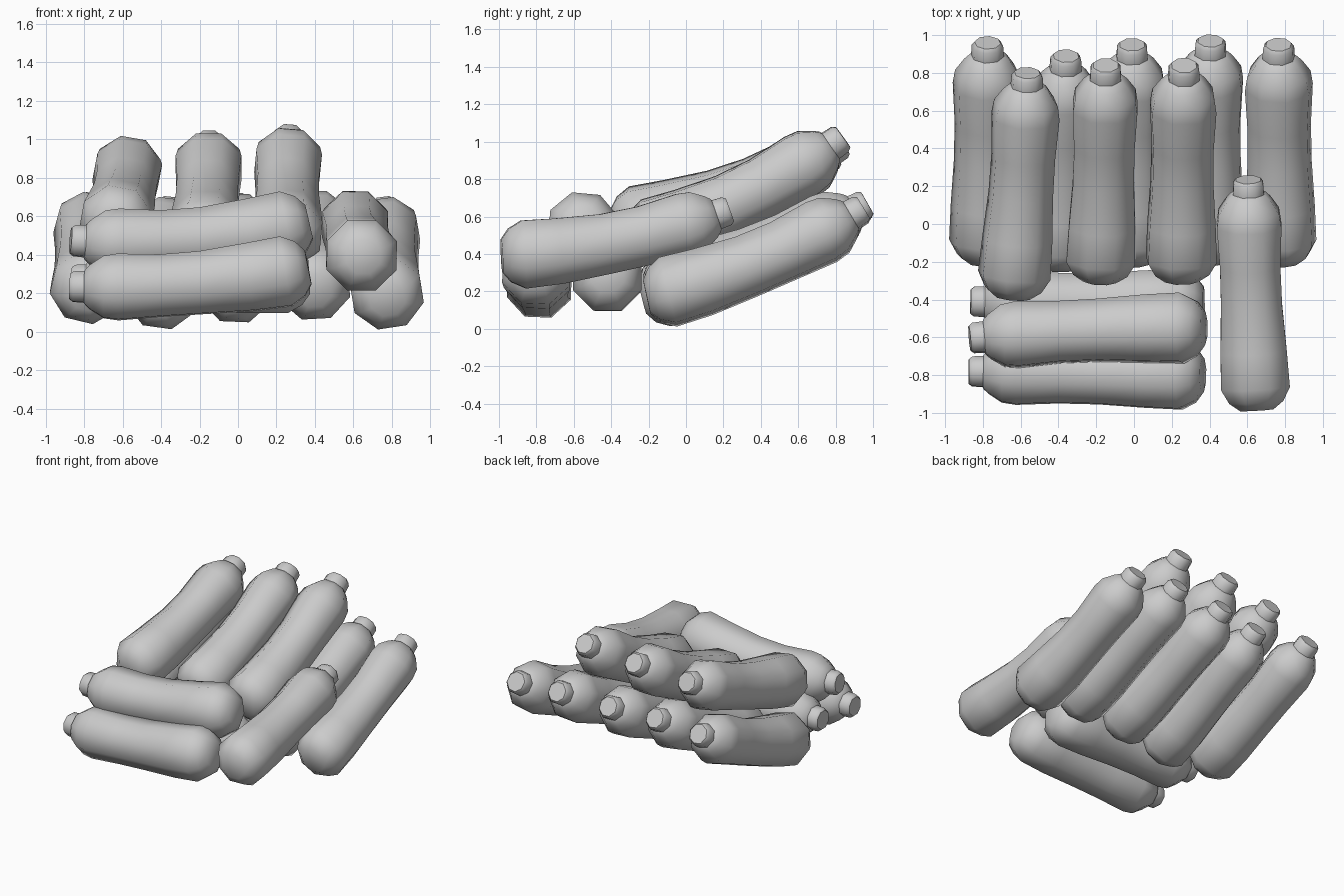
import bpy, bmesh, math
from mathutils import Vector

if "Cube" in bpy.data.objects:
    bpy.data.objects.remove(bpy.data.objects["Cube"])

# Lathe-like profile of one sack: (fraction along the spine, radius)
PROFILE = [(0.0, .095), (.035, .155), (.095, .197), (.25, .190), (.45, .175), (.62, .173),
           (.80, .185), (.86, .173), (.915, .125), (.935, .10), (.94, .088),
           (.985, .085), (1.0, .07)]
SIDES = 8


def spine(a, m, b, t):
    """Quadratic curve through a, m (halfway) and b: position and tangent."""
    c = 2 * m - (a + b) / 2
    pos = (1 - t) ** 2 * a + 2 * t * (1 - t) * c + t * t * b
    tan = 2 * (1 - t) * (c - a) + 2 * t * (b - c)
    return pos, tan.normalized()


def sack(name, butt, mid, neck, roll=0.0):
    """Bent eight-sided sack with a rounded butt and a short tied neck."""
    a, m, b = Vector(butt), Vector(mid), Vector(neck)
    bm = bmesh.new()
    rings = []
    for t, r in PROFILE:
        p, tan = spine(a, m, b, t)
        side = tan.cross(Vector((0, 0, 1))).normalized()
        up = side.cross(tan)
        ring = []
        for i in range(SIDES):
            ang = roll + math.tau * i / SIDES
            ring.append(bm.verts.new(p + r * (math.cos(ang) * side + math.sin(ang) * up)))
        rings.append(ring)
    for lo, hi in zip(rings, rings[1:]):
        for i in range(SIDES):
            j = (i + 1) % SIDES
            bm.faces.new((lo[i], lo[j], hi[j], hi[i]))
    bm.faces.new(rings[0][::-1])
    bm.faces.new(rings[-1])
    bmesh.ops.recalc_face_normals(bm, faces=bm.faces)
    me = bpy.data.meshes.new(name)
    bm.to_mesh(me)
    bm.free()
    ob = bpy.data.objects.new(name, me)
    bpy.context.collection.objects.link(ob)
    ob.select_set(True)
    bpy.context.view_layer.objects.active = ob
    bpy.ops.object.shade_smooth_by_angle(angle=math.radians(52))
    ob.select_set(False)


# Bottom row leaning back: butt x, neck x, y shift, z shift
BOTTOM = [(-.785, -.775, .01, .03), (-.40, -.36, -.06, 0.0), (-.01, -.01, .0, .03),
          (.395, .405, .02, .045), (.775, .765, .0, .0)]
for n, (x0, x1, dy, dz) in enumerate(BOTTOM):
    sack(f"bottom_sack_{n + 1}", (x0, -.21 + dy * .4, .17 + dz), ((x0 + x1) / 2, .38 + dy, .355 + dz),
         (x1, .95 + dy, .645 + dz * .6), roll=.15 + .1 * n)

# Upper row resting on the bottom row
sack("upper_sack_1", (-.645, -.39, .55), (-.595, .22, .70), (-.565, .80, .94), .2)
sack("upper_sack_2", (-.18, -.30, .47), (-.16, .28, .68), (-.15, .84, .99), .39)
sack("upper_sack_3", (.25, -.30, .48), (.255, .28, .69), (.265, .84, 1.025), .3)

# Sack lying forward at the right
sack("front_right_sack", (.65, -.985, .39), (.62, -.37, .465), (.605, .235, .635), .39)

# Crosswise sacks at the front, necks to the left
sack("cross_sack_front", (.365, -.80, .335), (-.25, -.79, .25), (-.875, -.78, .235), .35)
sack("cross_sack_back", (.37, -.42, .285), (-.25, -.42, .265), (-.865, -.41, .27), .39)
sack("cross_sack_top", (.37, -.55, .57), (-.25, -.565, .475), (-.87, -.605, .475), .3)
